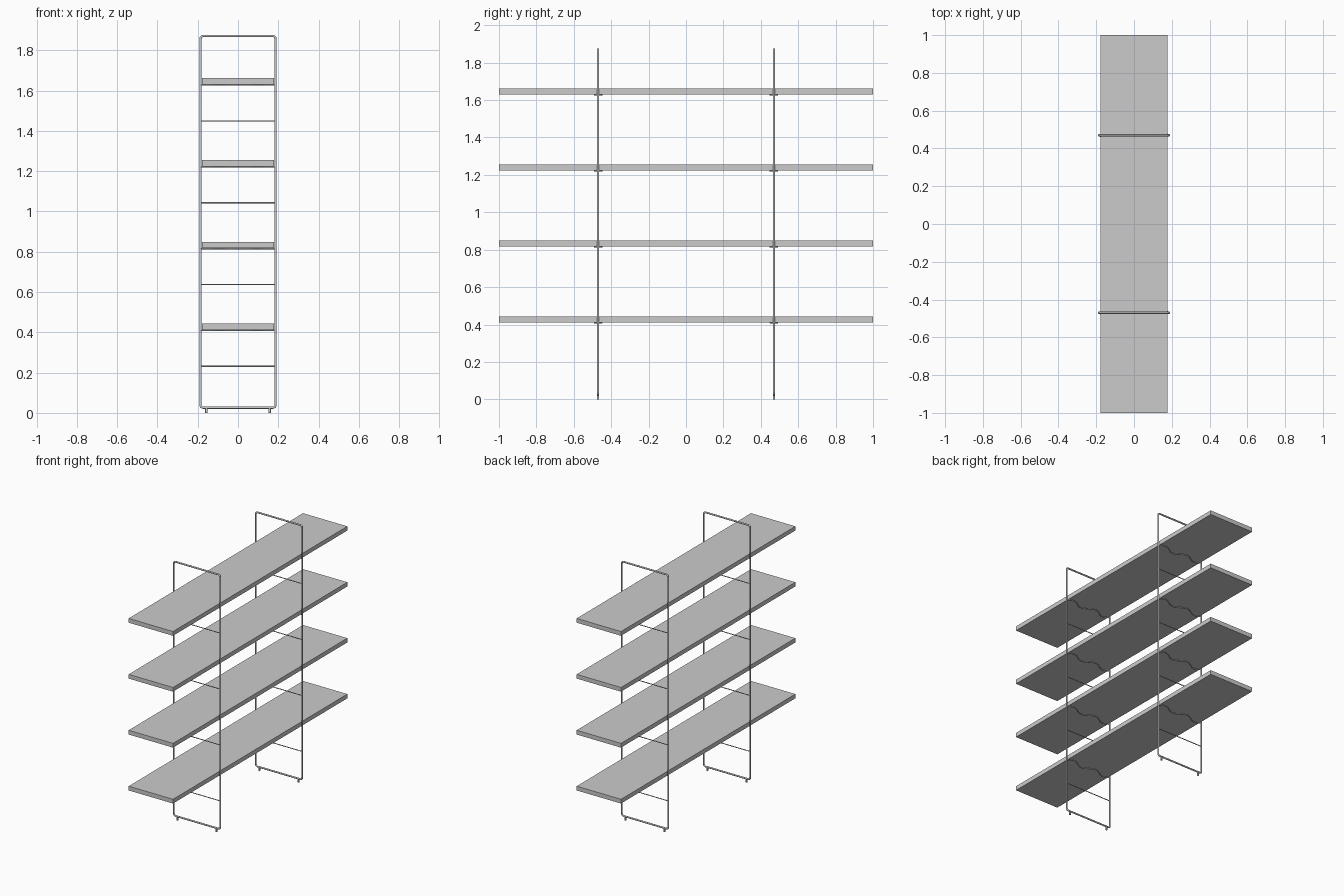
import bpy
import math
from mathutils import Vector

if "Cube" in bpy.data.objects:
    bpy.data.objects.remove(bpy.data.objects["Cube"], do_unlink=True)


def make_material(name, colour):
    mat = bpy.data.materials.new(name)
    mat.use_nodes = True
    mat.diffuse_color = colour
    mat.node_tree.nodes["Principled BSDF"].inputs["Base Color"].default_value = colour
    return mat


grey = make_material("plain grey", (0.6, 0.6, 0.6, 1))

SHELF_BOTTOMS = [0.412 + 0.406 * i for i in range(4)]
HALF_W = 0.186      # frame tube centre line
TUBE_R = 0.006
BOTTOM, TOP = 0.026, 1.871


def tube(name, points, radius, closed=False, sides=3):
    """Round bar swept along a list of points, converted to a mesh."""
    curve = bpy.data.curves.new(name, "CURVE")
    curve.dimensions = "3D"
    curve.bevel_depth = radius
    curve.bevel_resolution = sides
    curve.use_fill_caps = not closed
    spline = curve.splines.new("POLY")
    spline.points.add(len(points) - 1)
    for p, co in zip(spline.points, points):
        p.co = (*co, 1)
    spline.use_cyclic_u = closed
    curve.materials.append(grey)
    obj = bpy.data.objects.new(name, curve)
    bpy.context.collection.objects.link(obj)
    bpy.ops.object.select_all(action="DESELECT")
    obj.select_set(True)
    bpy.context.view_layer.objects.active = obj
    bpy.ops.object.convert(target="MESH")
    bpy.ops.object.shade_smooth_by_angle(angle=math.radians(50))
    return obj


def rounded_loop(y, radius=0.014, steps=5):
    """Upright rectangle with rounded corners."""
    pts = []
    corners = [(1, TOP), (-1, TOP), (-1, BOTTOM), (1, BOTTOM)]
    for i, (sx, z) in enumerate(corners):
        cx = sx * (HALF_W - radius)
        cz = z - radius if z == TOP else z + radius
        for s in range(steps + 1):
            a = math.pi / 2 * (i + s / steps)
            pts.append(Vector((cx + radius * math.cos(a), y, cz + radius * math.sin(a))))
    return pts


# Shelf boards
for i, z in enumerate(SHELF_BOTTOMS):
    bpy.ops.mesh.primitive_cube_add(size=1, location=(0, 0, z + 0.0155))
    board = bpy.context.object
    board.name = f"shelf_{i + 1}"
    board.scale = (0.356, 2, 0.031)
    board.data.materials.append(grey)

for side, y in (("front", -0.47), ("back", 0.47)):
    # Rounded upright frame
    tube(f"{side}_frame", rounded_loop(y), TUBE_R, closed=True)

    for i, z in enumerate(SHELF_BOTTOMS):
        # Wavy rod carrying the shelf
        wave = []
        for s in range(49):
            t = s / 48
            wave.append((HALF_W * (1 - 2 * t), y + 0.02 * math.sin(4 * math.pi * t), z - 0.003))
        tube(f"{side}_wavy_support_{i + 1}", wave, 0.003, sides=2)

        # Straight rung between shelves
        rung_z = z - 0.181
        tube(f"{side}_rung_{i + 1}", [(HALF_W, y, rung_z), (-HALF_W, y, rung_z)], 0.003, sides=2)

    # Small feet
    for label, x in (("left", 0.157), ("right", -0.157)):
        tube(f"{side}_{label}_foot", [(x, y, 0), (x, y, BOTTOM)], TUBE_R)
